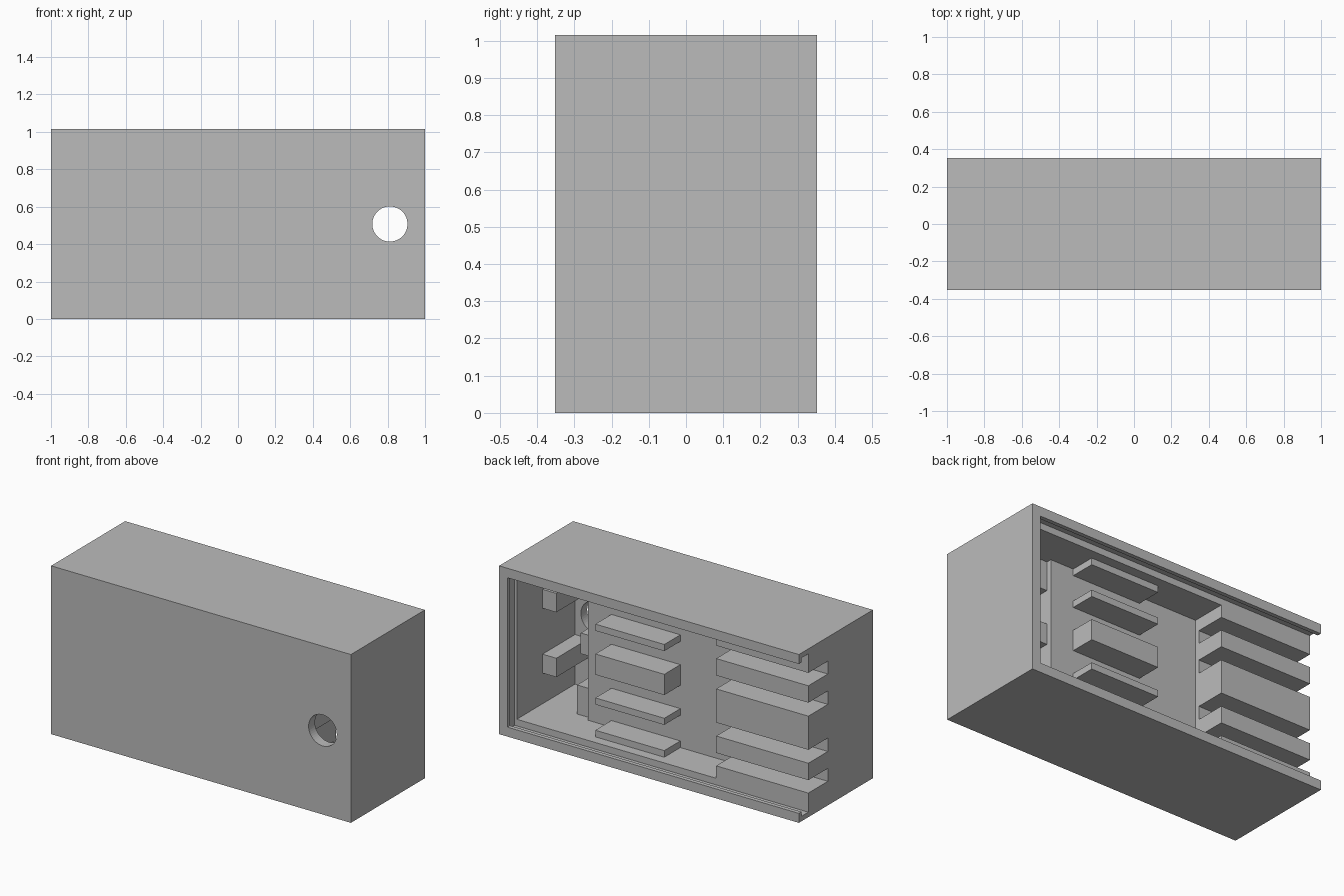
import bpy
import bmesh
from mathutils import Matrix, Vector

old = bpy.data.objects.get("Cube")
if old:
    bpy.data.objects.remove(old, do_unlink=True)

HALF_DEPTH = 0.3525
HEIGHT = 1.015
MIDDLE = HEIGHT / 2

grey = bpy.data.materials.new("plain grey")
grey.use_nodes = True
grey.diffuse_color = (0.5, 0.5, 0.5, 1)
grey.node_tree.nodes["Principled BSDF"].inputs["Base Color"].default_value = (0.5, 0.5, 0.5, 1)


def finish(name, bm):
    mesh = bpy.data.meshes.new(name)
    bm.to_mesh(mesh)
    bm.free()
    mesh.materials.append(grey)
    obj = bpy.data.objects.new(name, mesh)
    bpy.context.collection.objects.link(obj)
    return obj


def box(name, x, depth, z):
    """Box from ranges; depth is measured inward from the open back."""
    y = (HALF_DEPTH - depth[1], HALF_DEPTH - depth[0])
    low, high = (Vector(corner) for corner in zip(x, y, z))
    bm = bmesh.new()
    bmesh.ops.create_cube(bm, size=1)
    bmesh.ops.scale(bm, vec=high - low, verts=bm.verts)
    bmesh.ops.translate(bm, vec=(low + high) / 2, verts=bm.verts)
    return finish(name, bm)


def mirrored(z):
    return (HEIGHT - z[1], HEIGHT - z[0])


def cut(target, cutter):
    mod = target.modifiers.new("cut", "BOOLEAN")
    mod.operation = "DIFFERENCE"
    mod.solver = "EXACT"
    mod.object = cutter
    bpy.context.view_layer.update()
    graph = bpy.context.evaluated_depsgraph_get()
    result = bpy.data.meshes.new_from_object(target.evaluated_get(graph))
    target.modifiers.clear()
    target.data = result
    bpy.data.objects.remove(cutter, do_unlink=True)


# Outer case
case = box("case", (-1, 1), (0, 2 * HALF_DEPTH), (0, HEIGHT))

# Back opening and the groove for a sliding lid, both running out at one end
cut(case, box("opening_cutter", (-1.1, 0.945), (-0.1, 0.05), (0.057, HEIGHT - 0.057)))
cut(case, box("groove_cutter", (-1.1, 0.96), (0.025, 0.09), (0.03, HEIGHT - 0.03)))

# Shallow middle bay and deep cable bay
inner = (0.07, HEIGHT - 0.07)
cut(case, box("middle_bay_cutter", (-0.385, 0.7), (0.06, 0.303), inner))
cut(case, box("cable_bay_cutter", (0.618, 0.945), (0.06, 0.645), inner))

# Four slots through the end block
for z in ((0.145, 0.223), (0.325, 0.406)):
    for span in (z, mirrored(z)):
        cut(case, box("slot_cutter", (-1.1, -0.3), (0.06, 0.276), span))

# Round cable hole in the front
bm = bmesh.new()
bmesh.ops.create_cone(bm, cap_ends=True, segments=48, radius1=0.094, radius2=0.094, depth=0.3,
                      matrix=Matrix.Translation((0.812, -HALF_DEPTH, MIDDLE))
                      @ Matrix.Rotation(1.570796, 4, "X"))
cut(case, finish("hole_cutter", bm))

# Ribs standing on the middle bay
for name, z in (("outer_rib", (0.07, 0.11)), ("thin_rib", (0.265, 0.305))):
    for side, span in (("lower", z), ("upper", mirrored(z))):
        box(f"{side}_{name}", (0.003, 0.463), (0.15, 0.303), span)
box("middle_rib", (0.003, 0.463), (0.15, 0.303), (0.445, 0.57))

# Interlocking cable grips on both sides of the cable bay
grip = (0.335, 0.645)
for side, flip in (("lower", False), ("upper", True)):
    wall, bay = (0.255, 0.369), (0.07, 0.245)
    if flip:
        wall, bay = mirrored(wall), mirrored(bay)
    box(f"{side}_wall_grip", (0.853, 0.945), grip, wall)
    box(f"{side}_bay_grip", (0.618, 0.715), grip, bay)
box("middle_bay_grip", (0.618, 0.69), grip, (0.44, 0.565))
